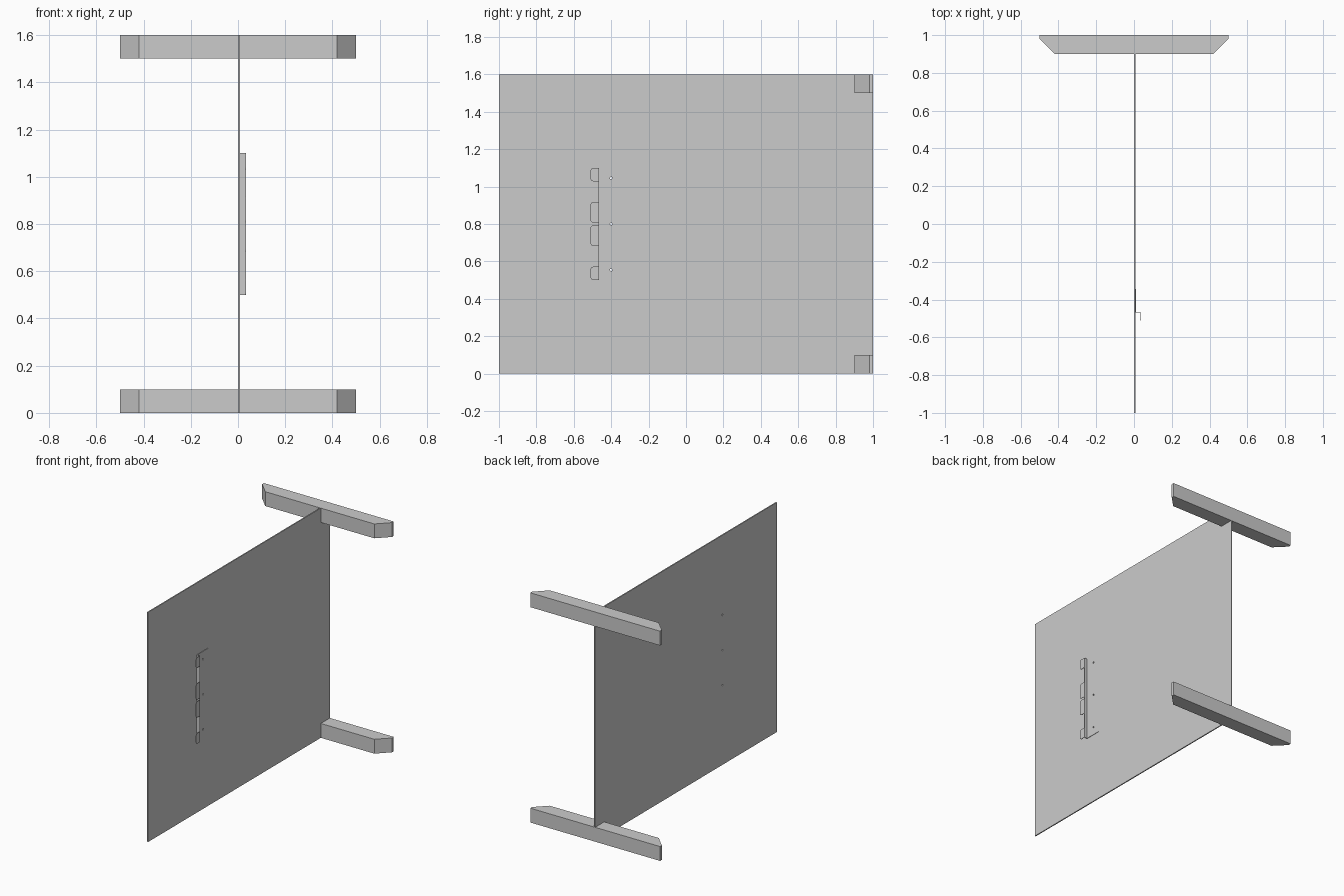
import bpy, bmesh, math
from mathutils import Vector

if "Cube" in bpy.data.objects:
    bpy.data.objects.remove(bpy.data.objects["Cube"])


def extrude_profile(name, points, direction):
    """Closed polygon swept along a direction into a solid."""
    bm = bmesh.new()
    face = bm.faces.new([bm.verts.new(p) for p in points])
    out = bmesh.ops.extrude_face_region(bm, geom=[face])
    moved = [v for v in out["geom"] if isinstance(v, bmesh.types.BMVert)]
    bmesh.ops.translate(bm, verts=moved, vec=Vector(direction))
    bmesh.ops.recalc_face_normals(bm, faces=bm.faces)
    mesh = bpy.data.meshes.new(name)
    bm.to_mesh(mesh)
    bm.free()
    ob = bpy.data.objects.new(name, mesh)
    bpy.context.collection.objects.link(ob)
    return ob


PANEL_T = 0.008      # panel thickness
SHEET = 0.003        # bracket sheet thickness
X0, X1 = PANEL_T, 0.034

# Upright panel, notched at the back corners for the beams
outline = [(-1, 0), (0.9, 0), (0.9, 0.1), (1, 0.1), (1, 1.5), (0.9, 1.5), (0.9, 1.6), (-1, 1.6)]
panel = extrude_profile("panel", [(0, y, z) for y, z in outline], (PANEL_T, 0, 0))

# Cross beams with chamfered ends
half = [(0.42, 0.9), (0.5, 0.98), (0.5, 1.0)]
beam = half + [(-x, y) for x, y in reversed(half)]
for name, z in (("lower_beam", 0), ("upper_beam", 1.5)):
    extrude_profile(name, [(x, y, z) for x, y in beam], (0, 0, 0.1))

# L-shaped bracket: mounting plate and outward flange
angle = [(X0, -0.345), (X0, -0.468), (X1, -0.468), (X1, -0.468 + SHEET),
         (X0 + SHEET, -0.468 + SHEET), (X0 + SHEET, -0.345)]
bracket = extrude_profile("bracket", [(x, y, 0.5) for x, y in angle], (0, 0, 0.6))

# Tabs bent forward from the flange, outer corners rounded
R = 0.015
for i, (z0, z1) in enumerate(((0.5, 0.572), (0.682, 0.793), (0.807, 0.918), (1.028, 1.1))):
    pts = [(-0.467, z1), (-0.467, z0)]
    for zc, start in ((z0 + R, 270), (z1 - R, 180)):
        for k in range(6):
            a = math.radians(start - 18 * k)
            pts.append((-0.51 + R + R * math.cos(a), zc + R * math.sin(a)))
    extrude_profile(f"bracket_tab_{i + 1}", [(X1 - SHEET, y, z) for y, z in pts], (SHEET, 0, 0))

# Screw holes through plate and panel
cutters = []
for z in (0.555, 0.8, 1.045):
    bpy.ops.mesh.primitive_cylinder_add(vertices=16, radius=0.006, depth=0.06,
                                        location=(0.01, -0.4, z), rotation=(0, math.pi / 2, 0))
    cutter = bpy.context.object
    cutter.name = "hole_cutter"
    cutters.append(cutter)
    for ob in (panel, bracket):
        mod = ob.modifiers.new("hole", 'BOOLEAN')
        mod.operation = 'DIFFERENCE'
        mod.solver = 'EXACT'
        mod.object = cutter

# Apply the cuts and discard the cutters
for ob in (panel, bracket):
    bpy.context.view_layer.objects.active = ob
    for mod in list(ob.modifiers):
        bpy.ops.object.modifier_apply(modifier=mod.name)
for cutter in cutters:
    bpy.data.objects.remove(cutter)
